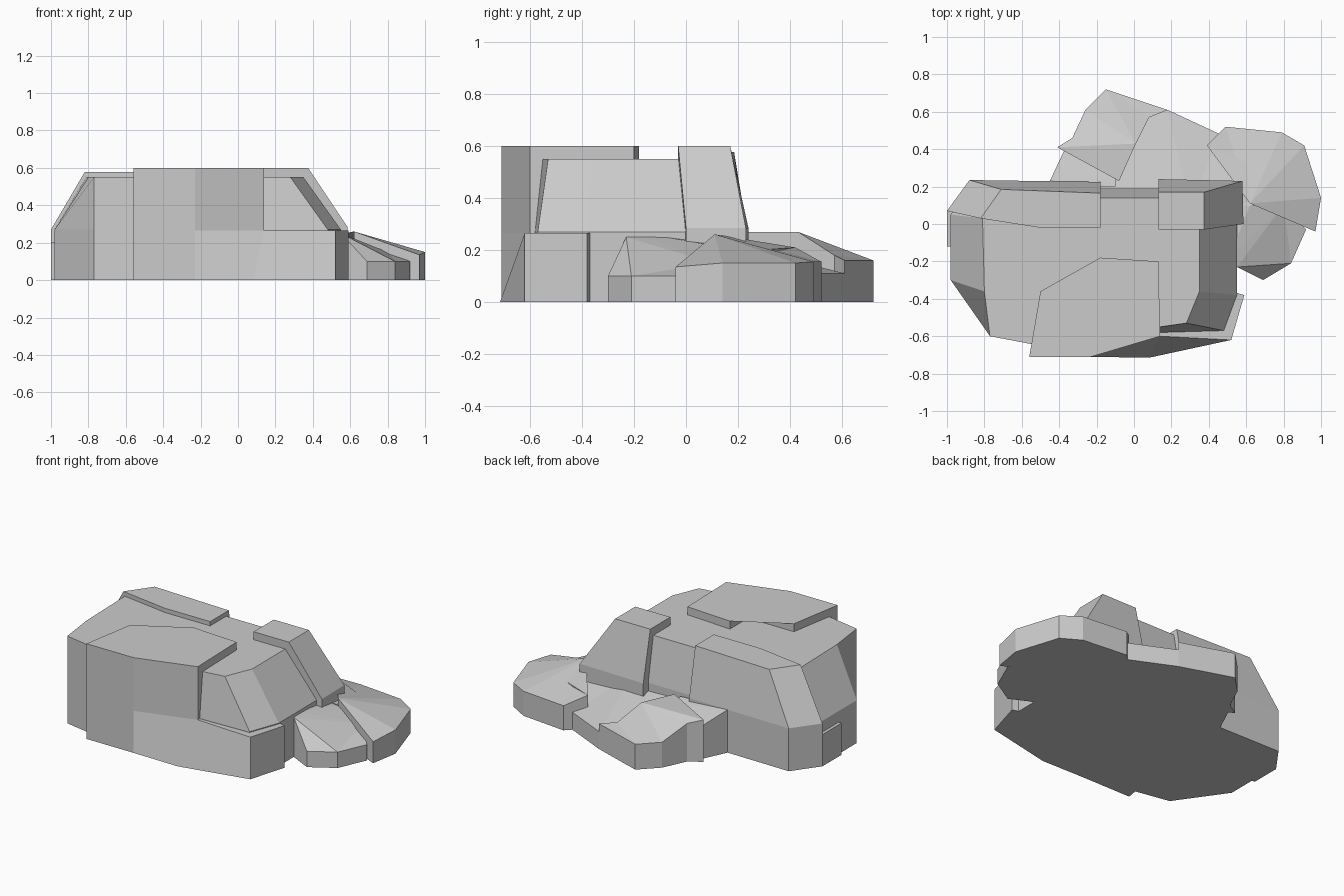
import bpy, bmesh

if "Cube" in bpy.data.objects:
    bpy.data.objects.remove(bpy.data.objects["Cube"])


def loft(name, rings):
    """Closed faceted solid from stacked rings with equal point counts (bottom to top)."""
    bm = bmesh.new()
    vs = [[bm.verts.new(p) for p in r] for r in rings]
    n = len(rings[0])
    for lo, hi in zip(vs, vs[1:]):
        for i in range(n):
            j = (i + 1) % n
            bm.faces.new((lo[i], lo[j], hi[j], hi[i]))
    caps = [bm.faces.new(vs[0][::-1]), bm.faces.new(vs[-1])]
    bmesh.ops.triangulate(bm, faces=caps)
    bmesh.ops.recalc_face_normals(bm, faces=bm.faces[:])
    me = bpy.data.meshes.new(name)
    bm.to_mesh(me)
    bm.free()
    ob = bpy.data.objects.new(name, me)
    bpy.context.collection.objects.link(ob)
    return ob


def flat(points, z):
    return [(x, y, z) for x, y in points]


def ground(top):
    return [(p[0], p[1], 0) for p in top]


# Main boulder: vertical base, sloping shoulders, flat top
base = [(-.98, .05), (-.98, -.30), (-.77, -.60), (-.40, -.67), (.14, -.58),
        (.48, -.57), (.55, -.38), (.55, -.03), (.55, .19), (-.90, .19)]
crown = [(-.81, .03), (-.80, -.36), (-.77, -.60), (-.40, -.67), (.14, -.55),
         (.28, -.53), (.35, -.36), (.35, -.03), (.35, .14), (-.72, .14)]
loft("main_boulder", [flat(base, 0), flat(base, .27), flat(crown, .55)])

# Front slab: low ledge and the raised stepped cap
foot = [(-.56, -.71), (-.23, -.71), (.08, -.715), (.52, -.62), (.59, -.38),
        (.52, -.36), (-.50, -.36)]
ledge = [(-.56, -.71), (-.23, -.71), (.14, -.60), (.52, -.62), (.59, -.38),
         (.52, -.36), (-.50, -.36)]
loft("front_ledge", [flat(foot, 0), flat(ledge, .265)])
cap = [(-.56, -.71), (-.23, -.71), (.14, -.60), (.13, -.20), (-.18, -.18),
       (-.18, -.36), (-.50, -.36)]
loft("front_cap", [flat(cap, .2), flat(cap, .6)])

# Back left slab and the small tab beside it
low = [(-1, .07), (-.50, -.02), (-.18, -.02), (-.18, .225), (-.88, .235)]
high = [(-.82, .03), (-.50, -.02), (-.18, -.02), (-.18, .165), (-.71, .185)]
loft("back_left_slab", [flat(low, 0), flat(low, .27), flat(high, .577)])
tab = [(-1, -.12), (-.90, -.12), (-.90, .07), (-1, .07)]
loft("left_tab", [flat(tab, 0), flat(tab, .2)])

# Back right block
low = [(.13, -.03), (.585, 0), (.58, .23), (.13, .24)]
high = [(.13, -.03), (.375, -.03), (.375, .17), (.13, .17)]
loft("back_right_block", [flat(low, .0), flat(low, .285), flat(high, .6)])

# Low rocks behind: a sunken slab, a raised ridge and a wedge
slab = [(-.30, .20, .23), (.30, .10, .24), (.65, .10, .22), (.72, .32, .15),
        (.46, .48, .11), (.18, .61, .11), (.08, .60, .11), (-.20, .45, .15)]
loft("back_low_slab", [ground(slab), slab])
ridge_top = [(-.41, .41, .265), (-.08, .23, .27), (.01, .43, .27)]
ridge_slope = [(-.41, .41, .265), (.01, .43, .27), (.08, .57, .18), (.18, .61, .16),
               (-.15, .72, .16), (-.26, .61, .16), (-.33, .46, .24)]
loft("back_ridge_top", [ground(ridge_top), ridge_top])
loft("back_ridge_slope", [ground(ridge_slope), ridge_slope])
wedge = [(-.45, .20, .27), (-.10, .20, .25), (-.10, .26, .23), (-.33, .43, .18),
         (-.37, .40, .20), (-.45, .23, .27)]
loft("back_wedge", [ground(wedge), wedge])

# Low rocks on the right: upper plate and lower front lobe
plate = [(.39, .42, .21), (.69, .29, .20), (.62, .11, .26), (.97, -.04, .135),
         (1, .14, .15), (.91, .42, .15), (.79, .49, .155), (.49, .52, .155)]
loft("right_plate", [ground(plate), plate])
lobe = [(.50, .20, .22), (.50, -.20, .27), (.55, -.23, .25), (.69, -.30, .10),
        (.84, -.21, .10), (.92, -.03, .10), (.80, .10, .15), (.66, .20, .20)]
loft("right_lobe", [ground(lobe), lobe])
